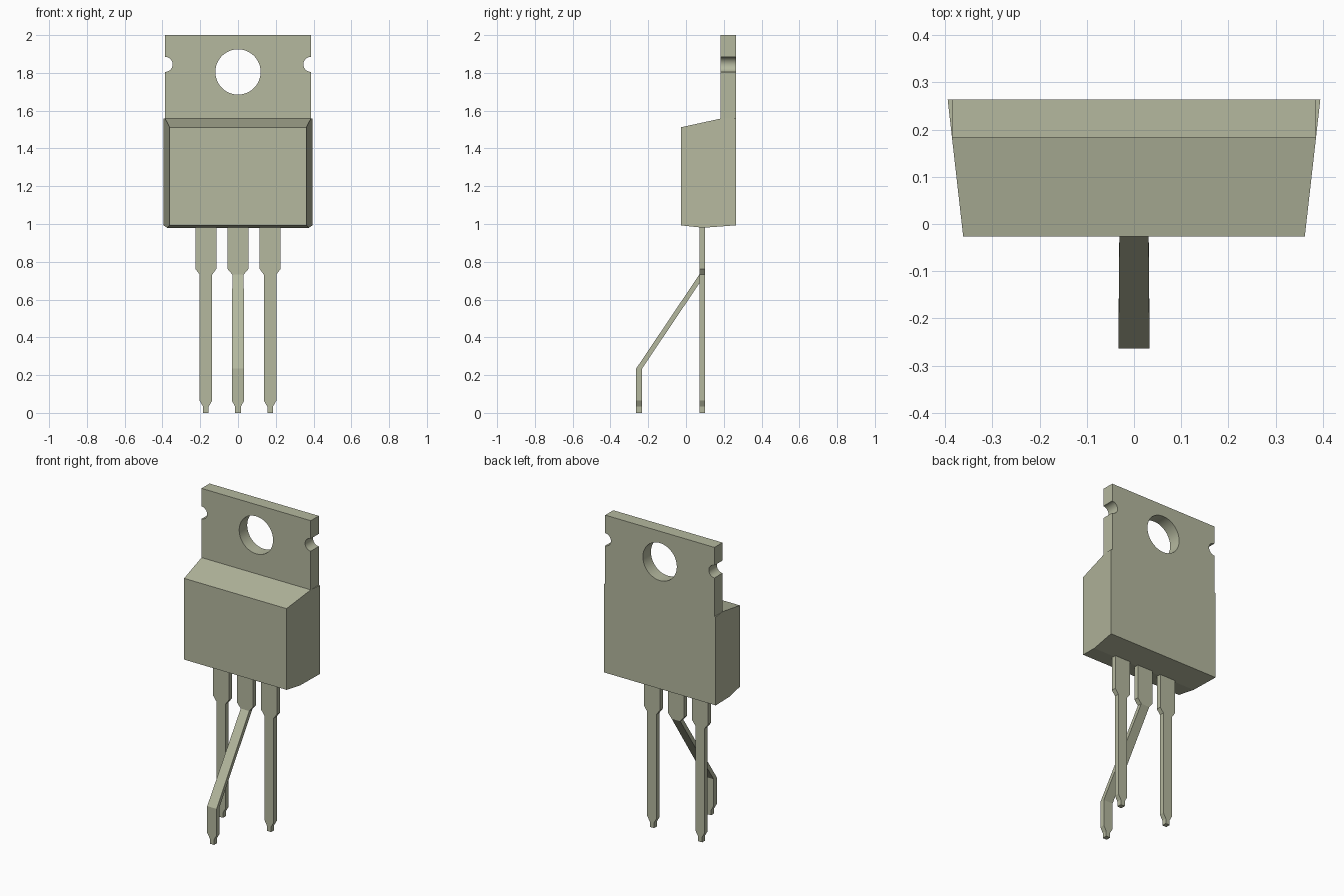
import bpy, bmesh, math

if "Cube" in bpy.data.objects:
    bpy.data.objects.remove(bpy.data.objects["Cube"], do_unlink=True)

COLOR = (0.46, 0.48, 0.345, 1.0)
mat = bpy.data.materials.new("pale olive grey")
mat.use_nodes = True
mat.diffuse_color = COLOR
mat.node_tree.nodes["Principled BSDF"].inputs["Base Color"].default_value = COLOR


def loft(name, rings):
    """Closed solid through a row of point rings, capped at both ends."""
    bm = bmesh.new()
    loops = [[bm.verts.new(p) for p in ring] for ring in rings]
    n = len(loops[0])
    for a, b in zip(loops, loops[1:]):
        for i in range(n):
            j = (i + 1) % n
            bm.faces.new((a[i], a[j], b[j], b[i]))
    bm.faces.new(loops[0])
    bm.faces.new(loops[-1])
    bmesh.ops.recalc_face_normals(bm, faces=bm.faces)
    mesh = bpy.data.meshes.new(name)
    bm.to_mesh(mesh)
    bm.free()
    mesh.materials.append(mat)
    obj = bpy.data.objects.new(name, mesh)
    bpy.context.collection.objects.link(obj)
    return obj


def arc(cx, cz, r, start, end, steps):
    return [(cx + r * math.cos(math.radians(start + (end - start) * i / steps)),
             cz + r * math.sin(math.radians(start + (end - start) * i / steps)))
            for i in range(steps + 1)]


# Body: side profile (y, z) across the width, narrower towards the front
BACK, FRONT, TAB_FRONT = 0.264, -0.027, 0.183
profile = [(FRONT, 0.993), (FRONT, 1.512), (TAB_FRONT, 1.558),
           (BACK, 1.558), (BACK, 0.993), (0.09, 0.98)]


def half_width(y):
    return 0.362 + (y - FRONT) / (BACK - FRONT) * 0.033


loft("body", [[(s * half_width(y), y, z) for y, z in profile] for s in (-1, 1)])

# Mounting tab: plate with a round hole and a half-round notch in each side
W = 0.386
outline = ([(-W, 1.55), (W, 1.55)] + arc(W, 1.845, 0.04, 270, 90, 16)
           + [(W, 2.0), (-W, 2.0)] + arc(-W, 1.845, 0.04, 90, -90, 16))
hole = arc(0, 1.805, 0.12, 0, 360, 48)[:-1]
curve = bpy.data.curves.new("mounting_tab", "CURVE")
curve.dimensions = "2D"
curve.fill_mode = "BOTH"
curve.extrude = (BACK - TAB_FRONT) / 2
for points in (outline, hole):
    spline = curve.splines.new("POLY")
    spline.points.add(len(points) - 1)
    for p, (x, z) in zip(spline.points, points):
        p.co = (x, z, 0, 1)
    spline.use_cyclic_u = True
curve.materials.append(mat)
tab = bpy.data.objects.new("mounting_tab", curve)
tab.location.y = (BACK + TAB_FRONT) / 2
tab.rotation_euler.x = math.pi / 2
bpy.context.collection.objects.link(tab)
bpy.ops.object.select_all(action="DESELECT")
tab.select_set(True)
bpy.context.view_layer.objects.active = tab
bpy.ops.object.convert(target="MESH")
bpy.ops.object.shade_smooth_by_angle(angle=math.radians(30))

# Legs: rows of (height, half width, y of the leg centre)
Y, YB, T = 0.086, -0.248, 0.0155


def leg(name, x, rows):
    loft(name, [[(x - w, y - T, z), (x + w, y - T, z),
                 (x + w, y + T, z), (x - w, y + T, z)] for z, w, y in rows])


def tip(y):
    return [(0.065, 0.033, y), (0.033, 0.015, y), (0, 0.015, y)]


shoulder = [(1.0, 0.056, Y), (0.763, 0.056, Y)]
for side, x in (("right", -0.17), ("left", 0.17)):
    leg(side + "_leg", x, shoulder + [(0.732, 0.033, Y)] + tip(Y))
leg("middle_leg", 0, shoulder + [(0.732, 0.03, Y), (0.235, 0.033, YB)] + tip(YB))
